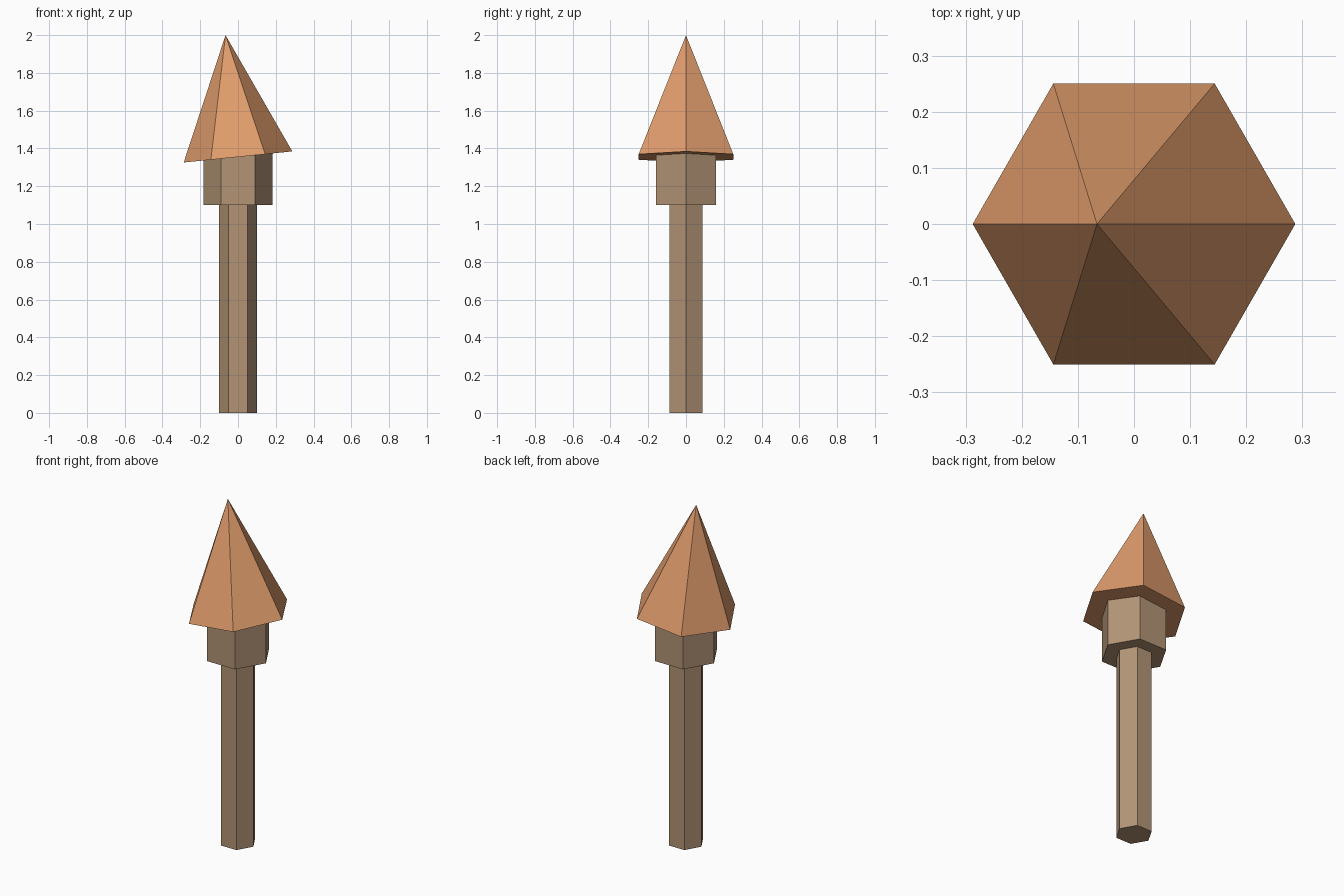
import bpy
import bmesh
import math
from mathutils import Matrix

cube = bpy.data.objects.get("Cube")
if cube:
    bpy.data.objects.remove(cube, do_unlink=True)


def make_material(name, rgb):
    mat = bpy.data.materials.new(name)
    mat.use_nodes = True
    color = (*rgb, 1.0)
    mat.diffuse_color = color
    mat.node_tree.nodes["Principled BSDF"].inputs["Base Color"].default_value = color
    return mat


def hex_part(name, mat, bottom, height, r_bottom, r_top, tilt=0.0):
    """Six-sided prism or cone with corners on the x axis, tilted about its base centre."""
    bm = bmesh.new()
    place = (Matrix.Translation((0, 0, bottom))
             @ Matrix.Rotation(tilt, 4, 'Y')
             @ Matrix.Rotation(math.radians(30), 4, 'Z')
             @ Matrix.Translation((0, 0, height / 2)))
    bmesh.ops.create_cone(bm, cap_ends=True, segments=6, radius1=r_bottom,
                          radius2=r_top, depth=height, matrix=place)
    bmesh.ops.remove_doubles(bm, verts=bm.verts, dist=0.0001)
    bmesh.ops.recalc_face_normals(bm, faces=bm.faces)
    mesh = bpy.data.meshes.new(name)
    bm.to_mesh(mesh)
    bm.free()
    mesh.materials.append(mat)
    obj = bpy.data.objects.new(name, mesh)
    bpy.context.collection.objects.link(obj)
    return obj


wood = make_material("dull brown", (0.445, 0.296, 0.178))
copper = make_material("warm orange", (0.745, 0.333, 0.150))

# Shaft, collar and leaning pointed tip
hex_part("shaft", wood, 0.0, 1.12, 0.10, 0.10)
hex_part("collar", wood, 1.10, 0.30, 0.182, 0.182)
hex_part("pointed_tip", copper, 1.355, 0.648, 0.289, 0.0, tilt=-0.102)
